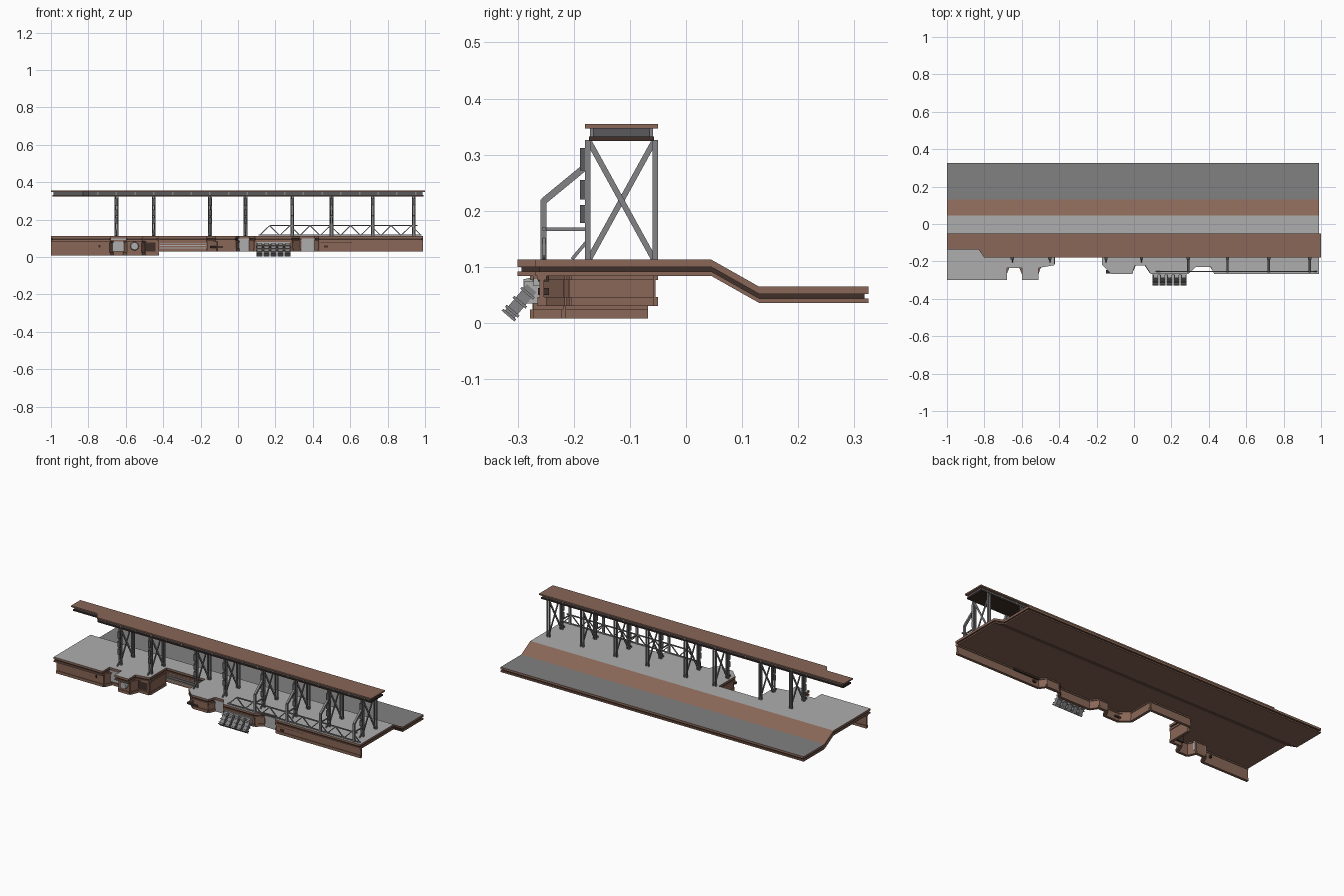
import bpy, bmesh
from mathutils import Vector, Matrix

if "Cube" in bpy.data.objects:
    bpy.data.objects.remove(bpy.data.objects["Cube"])


def mat(name, c):
    m = bpy.data.materials.new(name)
    m.diffuse_color = (*c, 1)
    m.use_nodes = True
    m.node_tree.nodes["Principled BSDF"].inputs["Base Color"].default_value = m.diffuse_color
    return m


BROWN = mat("brown", (0.25, 0.135, 0.095))
DARK = mat("dark_brown", (0.05, 0.028, 0.022))
PALE = mat("deck_grey", (0.42, 0.42, 0.42))
ROAD = mat("lower_deck_grey", (0.22, 0.22, 0.22))
STEEL = mat("steel", (0.23, 0.23, 0.24))
SLATE = mat("slate", (0.1, 0.1, 0.11))


def finish(bm, name, *mats):
    bmesh.ops.recalc_face_normals(bm, faces=bm.faces)
    me = bpy.data.meshes.new(name)
    bm.to_mesh(me)
    bm.free()
    ob = bpy.data.objects.new(name, me)
    bpy.context.collection.objects.link(ob)
    for m in mats:
        me.materials.append(m)
    return ob


def box(bm, lo, hi):
    lo, hi = Vector(lo), Vector(hi)
    M = Matrix.Translation((lo + hi) / 2) @ Matrix.Diagonal((*(hi - lo), 1))
    bmesh.ops.create_cube(bm, size=1, matrix=M)


def beam(bm, a, b, w, h=None, ref=(0, 0, 1)):
    """Box from a to b; w is sideways, h along the up direction."""
    a, b = Vector(a), Vector(b)
    d = (b - a).normalized()
    ref = Vector(ref)
    if abs(d.dot(ref)) > 0.99:
        ref = Vector((0, 1, 0))
    s = d.cross(ref).normalized()
    R = Matrix((d, s, s.cross(d))).transposed().to_4x4()
    M = Matrix.Translation((a + b) / 2) @ R @ Matrix.Diagonal(((b - a).length, w, h or w, 1))
    bmesh.ops.create_cube(bm, size=1, matrix=M)


def prism(bm, pts, z0, z1):
    f = bm.faces.new([bm.verts.new((x, y, z1)) for x, y in pts])
    r = bmesh.ops.extrude_face_region(bm, geom=[f], use_keep_orig=True)
    bmesh.ops.translate(bm, vec=(0, 0, z0 - z1), verts=[v for v in r["geom"] if isinstance(v, bmesh.types.BMVert)])


# Front outline of the deck, left to right, with the deep notch
EDGE = [(-1, -.3), (-.68, -.3), (-.68, -.235), (-.6, -.235), (-.6, -.3), (-.51, -.3),
        (-.51, -.235), (-.425, -.22), (-.425, -.065), (-.17, -.065), (-.17, -.22), (-.12, -.268),
        (-.01, -.268), (.005, -.222), (.06, -.222), (.09, -.268), (.29, -.268), (.33, -.23),
        (.41, -.23), (.43, -.268), (.99, -.268)]


def deck(name, z, t, inset, *mats):
    bm = bmesh.new()
    x0, x1 = -1 + inset, .99 - inset
    front = []
    for i, (x, y) in enumerate(EDGE):  # mitred inset of the front line
        p = Vector((x, y))
        n = []
        for j in (i - 1, i):
            if 0 <= j < len(EDGE) - 1:
                d = (Vector(EDGE[j + 1]) - Vector(EDGE[j])).normalized()
                n.append(Vector((-d.y, d.x)))
        m = (n[0] + n[-1]).normalized()
        q = p + m * inset / max(m.dot(n[0]), .3)
        front.append((min(max(q.x, x0), x1), q.y))
    rows = [[bm.verts.new((x, y, zz)) for x in (x1, x0)]
            for y, zz in ((.045, z), (.13, z - .048), (.325 - inset, z - .048))]
    f = [bm.faces.new([bm.verts.new((x, y, z)) for x, y in front] + rows[0])]
    for a, b in zip(rows, rows[1:]):
        f.append(bm.faces.new((a[1], a[0], b[0], b[1])))
    if len(mats) > 1:
        f[0].material_index, f[2].material_index = 1, 2
    r = bmesh.ops.extrude_face_region(bm, geom=f, use_keep_orig=True)
    vs = [g for g in r["geom"] if isinstance(g, bmesh.types.BMVert)]
    for g in r["geom"]:
        if isinstance(g, bmesh.types.BMFace):
            g.material_index = 0
    for e in bm.faces:
        if abs(e.normal.z) < .1:
            e.material_index = 0
    bmesh.ops.translate(bm, vec=(0, 0, -t), verts=vs)
    sides = [e for e in bm.faces if any(v in vs for v in e.verts)]
    for e in sides:
        e.material_index = 0
    finish(bm, name, *mats)


# Sandwich deck: two slabs around a recessed dark core
deck("deck_top", .113, .013, 0, BROWN, PALE, ROAD)
deck("deck_core", .100, .008, .007, DARK)
deck("deck_bottom", .092, .008, 0, BROWN)

# Thin skirt walls hanging beneath the deck edge
LEFT = [(-1, -.27), (-.69, -.27), (-.67, -.222), (-.61, -.222), (-.59, -.27), (-.52, -.27),
        (-.5, -.215), (-.43, -.215), (-.43, -.068)]
RIGHT = [(-.43, -.058), (-.16, -.058), (-.16, -.213), (-.11, -.257), (-.015, -.257), (.005, -.212), (.06, -.212),
         (.09, -.257), (.29, -.257), (.33, -.22), (.41, -.22), (.435, -.257), (.99, -.257)]
for name, path, z0 in (("left_skirt", LEFT, .008), ("right_skirt", RIGHT, .03)):
    bm = bmesh.new()
    for a, b in zip(path, path[1:]):
        for lo, hi, t in ((z0, .085, .008), (z0, z0 + .016, .016), (.077, .085, .016)):
            zc = (lo + hi) / 2
            beam(bm, (*a, zc), (*b, zc), t, hi - lo)
    finish(bm, name, BROWN)

# Grey panels in the recesses and small wall fittings
bm = bmesh.new()
for x0, x1, y in ((-.68, -.6, -.232), (0, .06, -.22), (.34, .41, -.228)):
    box(bm, (x0, y - .003, .03), (x1, y + .01, .098))
finish(bm, "recess_panels", PALE)
bm = bmesh.new()
for x0, x1, z0, z1, y in ((-.745, -.735, .05, .065, -.276), (-.15, -.08, .048, .058, -.265),
                          (.44, .61, .074, .084, -.264), (.46, .48, .05, .062, -.264),
                          (-.51, -.44, .03, .085, -.222)):
    box(bm, (x0, y, z0), (x1, y + .02, z1))
finish(bm, "wall_fittings", DARK)
bm = bmesh.new()
for z in (.045, .058, .071):
    box(bm, (-.42, -.07, z), (-.17, -.06, z + .005))
finish(bm, "notch_stripes", PALE)
bm = bmesh.new()
bmesh.ops.create_cone(bm, cap_ends=True, segments=16, radius1=.024, radius2=.02, depth=.02,
                      matrix=Matrix.Translation((-.553, -.28, .058)) @ Matrix.Rotation(1.5708, 4, 'X'))
finish(bm, "round_port", PALE)

# Row of five tilted lamps on brackets
lamps, brackets = bmesh.new(), bmesh.new()
for i in range(5):
    x = .115 + i * .0375
    a, b = Vector((x, -.275, .062)), Vector((x, -.314, .016))
    beam(lamps, a, b, .026, .022)
    for k in (.15, .5, .85, 1):
        p = a.lerp(b, k)
        beam(lamps, p, p + (b - a) * .08, .033, .03)
    box(brackets, (x - .012, -.288, .035), (x + .012, -.255, .075))
box(brackets, (.1, -.272, .066), (.28, -.255, .08))
finish(lamps, "tilted_lamps", STEEL)
finish(brackets, "lamp_brackets", PALE)

# Roof: two slabs around a recessed ribbed core, narrower at the left end


def roof(i):
    return [(-1 + i, -.137 + i), (-.83, -.137 + i), (-.8, -.18 + i), (1 - i, -.18 + i), (1 - i, -.05 - i), (-1 + i, -.05 - i)]


for name, z0, z1, i, m in (("roof_top", .347, .355, 0, BROWN), ("roof_core", .332, .348, .014, SLATE),
                           ("roof_base", .324, .332, .007, DARK)):
    bm = bmesh.new()
    prism(bm, roof(i), z0, z1)
    finish(bm, name, m)
bm = bmesh.new()
for k in range(18):
    x = -.75 + k * .1
    box(bm, (x - .004, -.171, .332), (x + .004, -.059, .347))
finish(bm, "roof_ribs", STEEL)

# Paired columns with cross braces, plates and knee braces
cols, plates = bmesh.new(), bmesh.new()
XS = (-.65, -.45, -.15, .04, .29, .5, .72, .94)
for x in XS:
    for s in (-.007, .007):
        for y in (-.175, -.055):
            box(cols, (x + s - .003, y - .005, .11), (x + s + .003, y + .005, .326))
    for s, y0, y1 in ((-.003, -.172, -.058), (.003, -.058, -.172)):
        beam(cols, (x + s, y0, .115), (x + s, y1, .322), .004, .01)
    for z0, z1 in ((.178, .21), (.22, .255), (.272, .312)):
        box(plates, (x - .009, -.189, z0), (x + .009, -.179, z1))
    beam(cols, (x, -.203, .114), (x, -.176, .146), .006)
finish(cols, "roof_columns", STEEL)
finish(plates, "column_plates", SLATE)

# Front outriggers: posts, sloping struts and tie bars
bm = bmesh.new()
for x in XS[4:]:
    box(bm, (x - .006, -.259, .11), (x + .006, -.249, .22))
    beam(bm, (x, -.254, .217), (x, -.175, .282), .012, .012)
    beam(bm, (x, -.254, .167), (x, -.175, .167), .006)
finish(bm, "outriggers", STEEL)

# Zigzag railing truss along the front
bm = bmesh.new()
Y = -.253
beam(bm, (.17, Y, .168), (.96, Y, .168), .006)
beam(bm, (.11, Y, .117), (.98, Y, .117), .006)
n = 16
xs = [.115 + k * (.98 - .115) / n for k in range(n + 1)]
for k in range(n):
    za, zb = (.115, .168) if k % 2 == 0 else (.168, .115)
    beam(bm, (xs[k], Y, za), (xs[k + 1], Y, zb), .005)
finish(bm, "railing_truss", STEEL)
